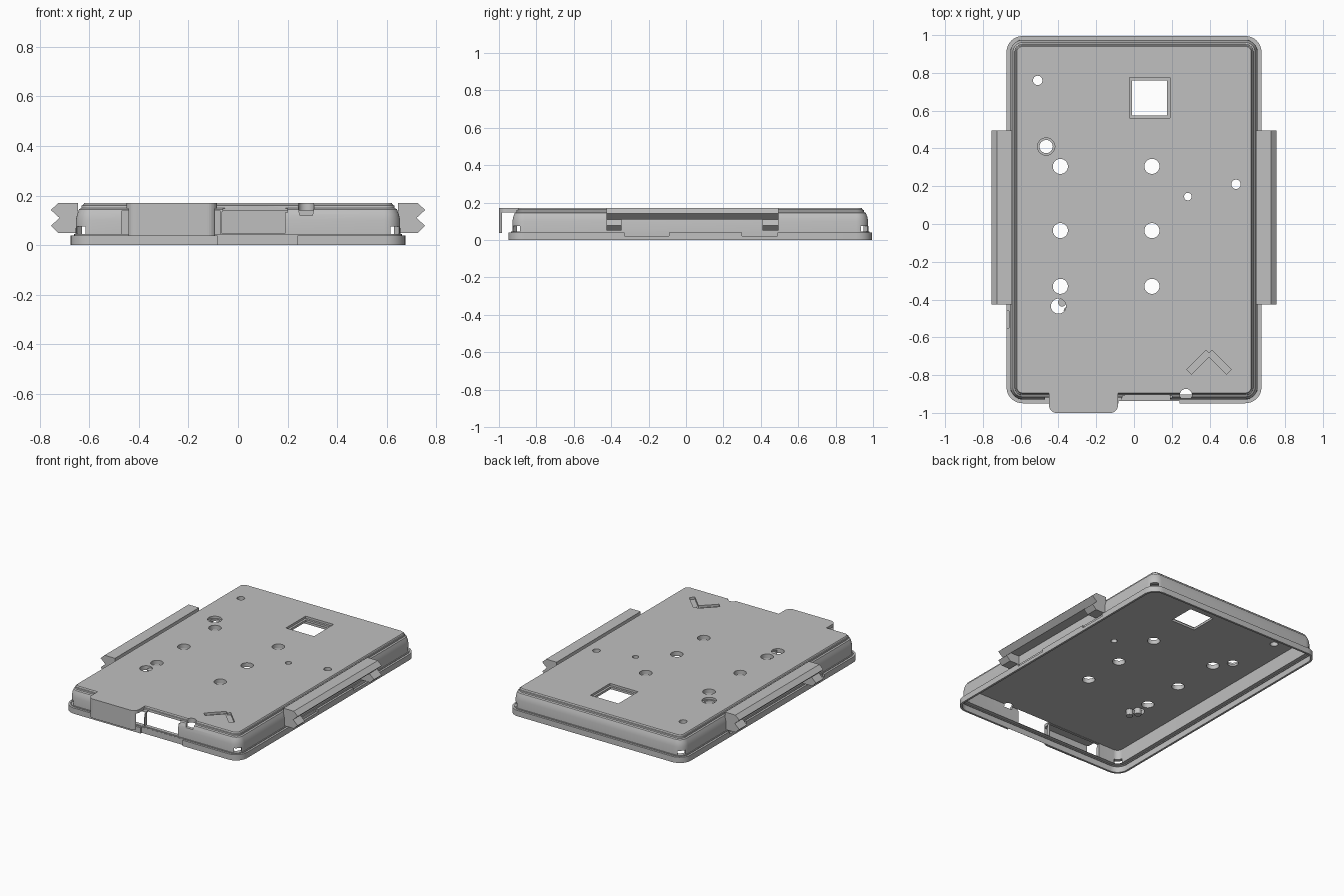
import bpy, bmesh
from math import cos, sin, pi, radians
from mathutils import Matrix, Vector

cube = bpy.data.objects.get("Cube")
if cube:
    bpy.data.objects.remove(cube)

grey = bpy.data.materials.new("matte grey")
grey.use_nodes = True
colour = (0.53, 0.53, 0.53, 1)
grey.diffuse_color = colour
grey.node_tree.nodes["Principled BSDF"].inputs["Base Color"].default_value = colour

HALF_X, HALF_Y, MID_Y, TOP = 0.675, 0.972, 0.023, 0.17


def make(name, bm):
    bmesh.ops.recalc_face_normals(bm, faces=bm.faces)
    mesh = bpy.data.meshes.new(name)
    bm.to_mesh(mesh)
    bm.free()
    mesh.materials.append(grey)
    obj = bpy.data.objects.new(name, mesh)
    bpy.context.collection.objects.link(obj)
    return obj


def box(name, x, y, z, turn=0):
    bm = bmesh.new()
    bmesh.ops.create_cube(bm, size=1)
    size = [b - a for a, b in (x, y, z)]
    mid = Vector([(a + b) / 2 for a, b in (x, y, z)])
    m = Matrix.Translation(mid) @ Matrix.Rotation(radians(turn), 4, "Z") @ Matrix.Diagonal((*size, 1))
    bm.transform(m)
    return make(name, bm)


def cylinder(name, x, y, r, z):
    bm = bmesh.new()
    bmesh.ops.create_cone(bm, cap_ends=True, segments=32, radius1=r, radius2=r, depth=z[1] - z[0])
    bm.transform(Matrix.Translation((x, y, sum(z) / 2)))
    return make(name, bm)


def extrude(name, points, offset):
    bm = bmesh.new()
    near = [bm.verts.new(p) for p in points]
    far = [bm.verts.new(Vector(p) + Vector(offset)) for p in points]
    bm.faces.new(near)
    bm.faces.new(far[::-1])
    for i in range(len(near)):
        bm.faces.new((near[i - 1], near[i], far[i], far[i - 1]))
    return make(name, bm)


def cut(target, cutter):
    mod = target.modifiers.new("cut", "BOOLEAN")
    mod.operation, mod.solver, mod.object = "DIFFERENCE", "EXACT", cutter
    bpy.context.view_layer.update()
    graph = bpy.context.evaluated_depsgraph_get()
    mesh = bpy.data.meshes.new_from_object(target.evaluated_get(graph))
    target.modifiers.clear()
    # Keep the uncut part if the solver loses its faces
    if len(mesh.polygons) > 0.6 * len(target.data.polygons):
        target.data = mesh
    bpy.data.objects.remove(cutter)


def ring(bm, inset, z, radius=0.085):
    r = max(radius - inset, 0.03)
    verts = []
    for k, (sx, sy) in enumerate([(1, 1), (-1, 1), (-1, -1), (1, -1)]):
        cx, cy = sx * (HALF_X - inset - r), MID_Y + sy * (HALF_Y - inset - r)
        for i in range(9):
            a = (k + i / 8) * pi / 2
            verts.append(bm.verts.new((cx + r * cos(a), cy + r * sin(a), z)))
    return verts


# Tray shell: stepped outer wall, top plate, hollow underside
bm = bmesh.new()
section = [(0.048, 0.14), (0.045, 0.045), (0.014, 0.045), (0.014, 0), (0, 0), (0, 0.04),
           (0.02, 0.04), (0.021, 0.1), (0.026, 0.125), (0.034, 0.145), (0.043, 0.15),
           (0.044, 0.16), (0.05, 0.162), (0.055, TOP)]
rings = [ring(bm, *p) for p in section]
for a, b in zip(rings, rings[1:]):
    for i in range(len(a)):
        j = (i + 1) % len(a)
        bm.faces.new((a[i], a[j], b[j], b[i]))
bm.faces.new(rings[0])
bm.faces.new(rings[-1])
shell = make("tray_shell", bm)

# Front hood that bulges forward, hollow and open at its ends and below
hood_plan = [(-0.45, -0.89)]
for cx, start in ((-0.41, pi), (-0.125, 1.5 * pi)):
    hood_plan += [(cx + 0.04 * cos(start + i * pi / 16), -0.96 + 0.04 * sin(start + i * pi / 16)) for i in range(9)]
hood_plan += [(-0.085, -0.89)]
hood = extrude("front_hood", [(x, y, 0.037) for x, y in hood_plan], (0, 0, TOP - 0.037))
cut(hood, box("cut", (-0.5, -0.05), (-0.984, -0.85), (0.01, 0.148)))
cut(shell, box("cut", (-0.47, -0.07), (-1.05, -0.87), (0.046, 0.138)))

# Front port opening with an arched lip and a thin bar below
cut(shell, box("cut", (-0.065, 0.19), (-1.05, -0.86), (0.048, 0.136)))
cut(shell, box("cut", (-0.083, 0.24), (-1.05, -0.936), (-0.1, 0.3)))
arch = [(-0.06, 0.148), (0.0, 0.156), (0.07, 0.16), (0.14, 0.156), (0.2, 0.148), (0.2, 0.131), (-0.06, 0.131)]
cut(shell, extrude("cut", [(x, -1.05, z) for x, z in arch], (0, 0.15, 0)))
cut(shell, cylinder("cut", 0.275, -0.905, 0.032, (0.12, 0.3)))

# Flange gaps along both sides
for x, y0, y1 in ((0.675, -0.33, -0.09), (0.675, 0.3, 0.49), (-0.675, -0.55, -0.46), (-0.675, 0.3, 0.49)):
    cut(shell, box("cut", (x - 0.0135, x + 0.0135), (y0, y1), (0.022, 0.06)))
for x, y0, y1 in ((0.66, 0.5, 0.655), (-0.66, 0.5, 0.78)):
    notch = [(y0, -0.1), (y0, 0.058), (y0 + 0.05, 0.058), (y1 - 0.03, 0.048), (y1, 0.042), (y1, -0.1)]
    cut(shell, extrude("cut", [(x - 0.06, y, z) for y, z in notch], (0.12, 0, 0)))

# Small windows through the four corners
for sx in (-1, 1):
    for sy in (-1, 1):
        x, y = sx * 0.625, MID_Y + sy * 0.922
        cut(shell, box("cut", (x - 0.05, x + 0.05), (y - 0.025, y + 0.025), (0.046, 0.075), 45 * sx * sy))

# Stepped square window
cut(shell, box("cut", (-0.025, 0.19), (0.56, 0.775), (0.155, 0.3)))
cut(shell, box("cut", (-0.01, 0.175), (0.575, 0.76), (0.1, 0.3)))

# Round holes through the plate
holes = [(x, y, 0.04) for x in (-0.39, 0.095) for y in (0.305, -0.035, -0.33)]
holes += [(-0.51, 0.76, 0.025), (-0.465, 0.41, 0.035), (-0.4, -0.435, 0.04), (0.285, 0.145, 0.02), (0.54, 0.21, 0.025)]
for x, y, r in holes:
    cut(shell, cylinder("cut", x, y, r, (0.1, 0.3)))
cut(shell, cylinder("cut", -0.465, 0.41, 0.046, (0.155, 0.3)))

# Engraved chevron
for x, turn in ((0.342, 45), (0.451, -45)):
    cut(shell, box("cut", (x - 0.072, x + 0.072), (-0.75, -0.714), (0.155, 0.3), turn))

# Pegs beside the front hole
for i, (x, y) in enumerate([(-0.38, -0.415), (-0.35, -0.46)]):
    cylinder(f"peg_{i + 1}", x, y, 0.022, (0.1, 0.16))

# Side rails: continuous upper lip, lower lip at the ends only
upper = [(0.645, TOP), (0.725, TOP), (0.755, 0.142), (0.72, 0.11), (0.645, 0.11)]
lower = [(0.645, 0.11), (0.72, 0.11), (0.755, 0.078), (0.725, 0.05), (0.645, 0.05)]
parts = [("rail_lip", upper, -0.425, 0.495), ("rail_front_hook", lower, -0.425, -0.345),
         ("rail_back_hook", lower, 0.41, 0.495)]
for side, s in (("left", 1), ("right", -1)):
    for name, profile, y0, y1 in parts:
        extrude(f"{side}_{name}", [(s * x, y0, z) for x, z in profile], (0, y1 - y0, 0))

# Crisp smooth shading on the shell
bpy.ops.object.select_all(action="DESELECT")
shell.select_set(True)
bpy.context.view_layer.objects.active = shell
bpy.ops.object.shade_smooth_by_angle(angle=radians(25))
